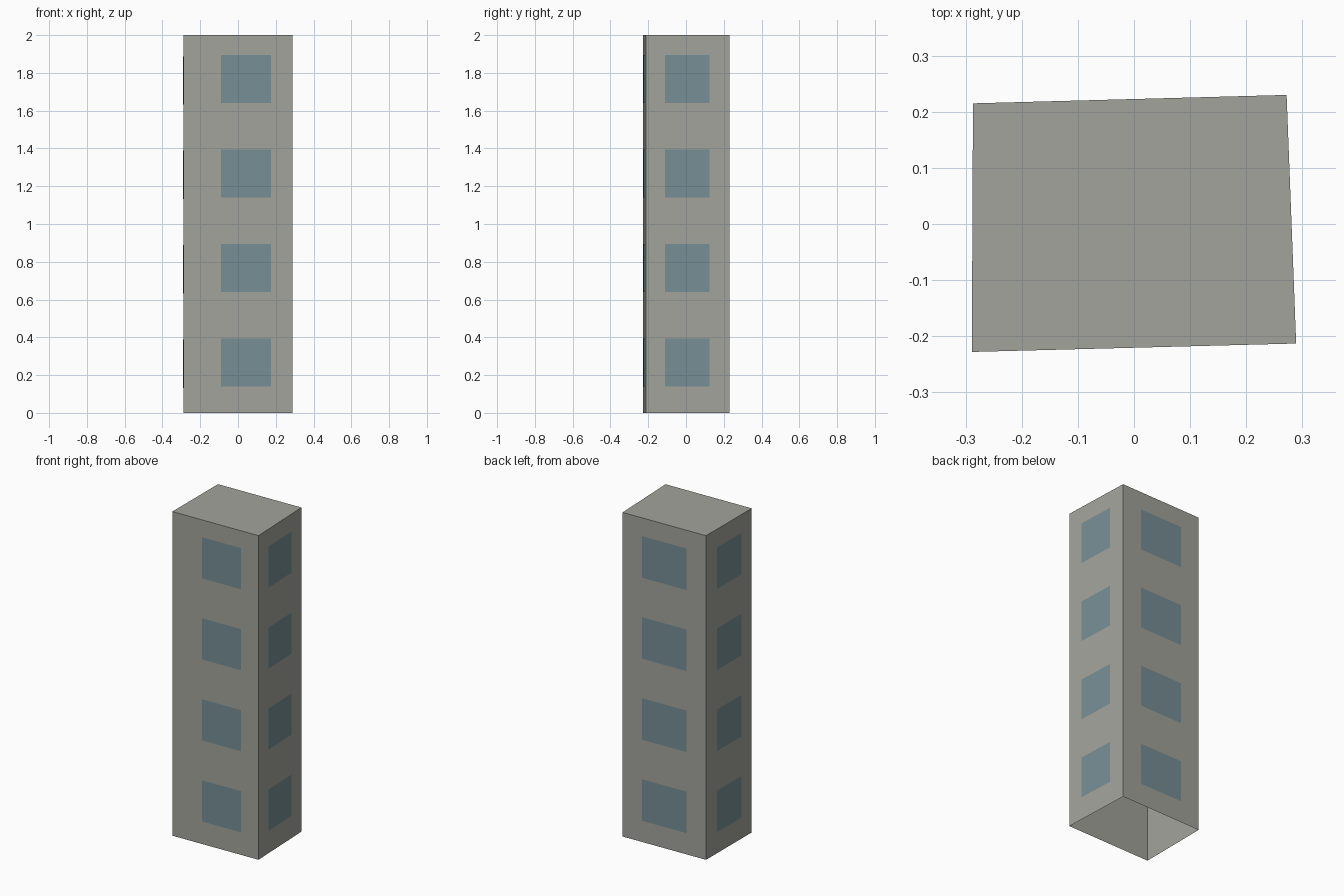
import bpy
from mathutils import Vector

cube = bpy.data.objects.get("Cube")
if cube:
    bpy.data.objects.remove(cube, do_unlink=True)

HEIGHT = 2.0
# Slightly skewed footprint, counter-clockwise from the front left corner
CORNERS = [Vector(c) for c in ((-0.289, -0.228, 0), (0.289, -0.213, 0),
                               (0.272, 0.23, 0), (-0.287, 0.215, 0))]
UP = Vector((0, 0, 1))


def make_material(name, color):
    mat = bpy.data.materials.new(name)
    mat.use_nodes = True
    mat.diffuse_color = color
    mat.node_tree.nodes["Principled BSDF"].inputs["Base Color"].default_value = color
    return mat


def make_object(name, verts, faces, mat):
    mesh = bpy.data.meshes.new(name)
    mesh.from_pydata(verts, [], faces)
    mesh.materials.append(mat)
    obj = bpy.data.objects.new(name, mesh)
    bpy.context.collection.objects.link(obj)
    return obj


concrete = make_material("concrete grey", (0.366, 0.371, 0.332, 1))
glass = make_material("window blue", (0.184, 0.275, 0.301, 1))

# Tower shell: four walls and a roof, open underneath
verts = CORNERS + [c + UP * HEIGHT for c in CORNERS]
walls = [(i, (i + 1) % 4, (i + 1) % 4 + 4, i + 4) for i in range(4)]
make_object("tower_shell", verts, walls + [(4, 5, 6, 7)], concrete)


# Windows: one column of thin panes per wall, four floors each
def window_column(name, side, start, end, sill, head):
    a, b = CORNERS[side], CORNERS[(side + 1) % 4]
    out = (b - a).cross(UP).normalized() * 0.002
    left, right = a.lerp(b, start) + out, a.lerp(b, end) + out
    verts, faces = [], []
    for floor in range(4):
        low, high = UP * (sill + floor / 2), UP * (head + floor / 2)
        n = len(verts)
        verts += [left + low, right + low, right + high, left + high]
        faces.append((n, n + 1, n + 2, n + 3))
    make_object(name, verts, faces, glass)


window_column("front_windows", 0, 0.345, 0.802, 0.14, 0.394)
window_column("left_windows", 1, 0.23, 0.763, 0.14, 0.394)
window_column("back_windows", 2, 0.235, 0.766, 0.132, 0.388)
window_column("right_windows", 3, 0.235, 0.765, 0.132, 0.388)
